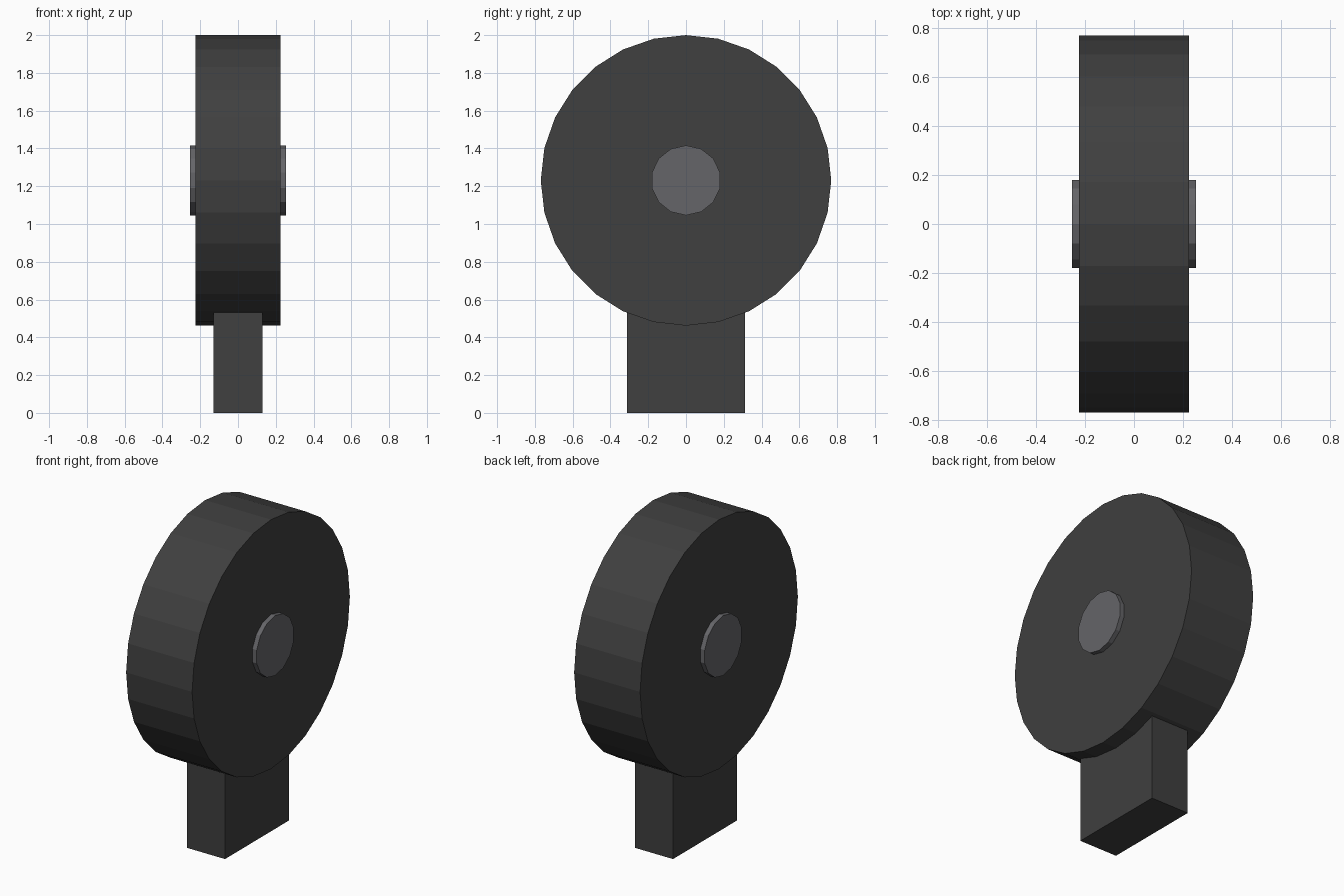
import bpy, bmesh
from math import sin, cos, tau

if "Cube" in bpy.data.objects:
    bpy.data.objects.remove(bpy.data.objects["Cube"])

def material(name, rgb):
    m = bpy.data.materials.new(name)
    m.diffuse_color = (*rgb, 1)
    m.use_nodes = True
    m.node_tree.nodes["Principled BSDF"].inputs["Base Color"].default_value = m.diffuse_color
    return m

def prism_x(name, profile, half, mat):
    """Extrude a (y, z) profile along x from -half to +half."""
    bm = bmesh.new()
    face = bm.faces.new([bm.verts.new((-half, y, z)) for y, z in profile])
    ext = bmesh.ops.extrude_face_region(bm, geom=[face], use_keep_orig=True)
    moved = [g for g in ext["geom"] if isinstance(g, bmesh.types.BMVert)]
    bmesh.ops.translate(bm, verts=moved, vec=(2 * half, 0, 0))
    bmesh.ops.recalc_face_normals(bm, faces=bm.faces)
    me = bpy.data.meshes.new(name)
    bm.to_mesh(me)
    bm.free()
    me.materials.append(mat)
    ob = bpy.data.objects.new(name, me)
    bpy.context.collection.objects.link(ob)
    return ob

def ring(radius, sides, z):
    return [(radius * sin(tau * i / sides), z + radius * cos(tau * i / sides))
            for i in range(sides)]

dark = material("dark_grey", (0.05, 0.05, 0.05))
steel = material("steel_grey", (0.13, 0.13, 0.14))
axle_z = 1.231

# Wheel, vertex at the top
prism_x("wheel", ring(0.769, 28, axle_z), 0.225, dark)

# Hub passing through both faces
prism_x("hub", ring(0.185, 14, axle_z), 0.254, steel)

# Mounting block, its top sunk into the wheel
prism_x("mount_block", [(-0.312, 0), (0.312, 0), (0.312, 0.62), (-0.312, 0.62)], 0.13, dark)
